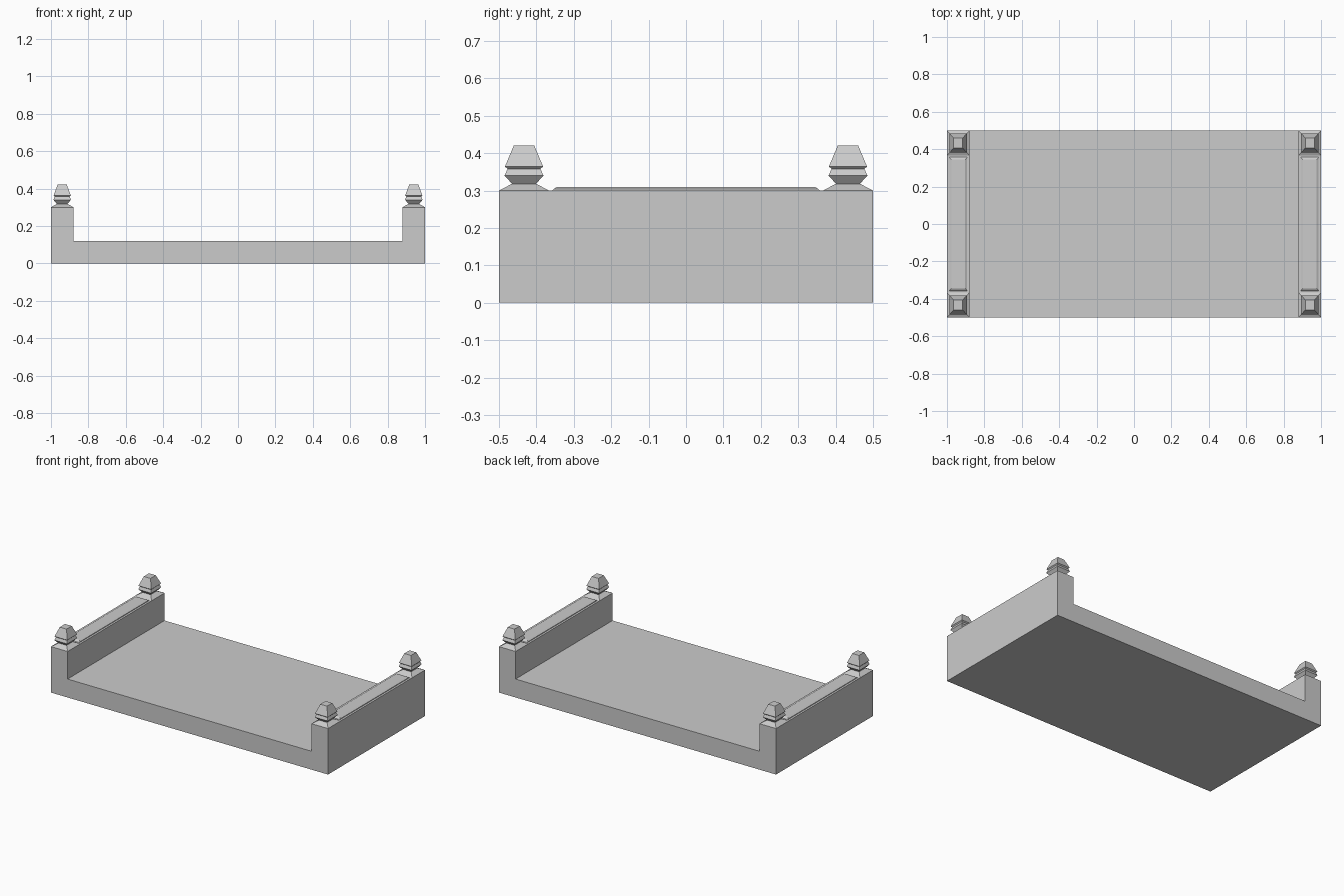
import bpy
import bmesh

cube = bpy.data.objects.get("Cube")
if cube:
    bpy.data.objects.remove(cube, do_unlink=True)

GREY = (0.6, 0.6, 0.6, 1)
stone = bpy.data.materials.new("grey stone")
stone.use_nodes = True
stone.diffuse_color = GREY
stone.node_tree.nodes["Principled BSDF"].inputs["Base Color"].default_value = GREY


def finish(bm, name):
    bmesh.ops.recalc_face_normals(bm, faces=bm.faces)
    mesh = bpy.data.meshes.new(name)
    bm.to_mesh(mesh)
    bm.free()
    mesh.materials.append(stone)
    obj = bpy.data.objects.new(name, mesh)
    bpy.context.collection.objects.link(obj)
    return obj


def square_stack(name, rings, x, y):
    """Loft rectangles given as (half width x, half width y, z)."""
    bm = bmesh.new()
    loops = [[bm.verts.new((x + sx * hx, y + sy * hy, z))
              for sx, sy in ((-1, -1), (1, -1), (1, 1), (-1, 1))]
             for hx, hy, z in rings]
    for low, high in zip(loops, loops[1:]):
        for i in range(4):
            j = (i + 1) % 4
            bm.faces.new((low[i], low[j], high[j], high[i]))
    bm.faces.new(loops[0][::-1])
    bm.faces.new(loops[-1])
    return finish(bm, name)


# Deck with a raised wall at each end, one U profile extruded front to back
half_profile = [(1, 0), (1, 0.30), (0.88, 0.30), (0.88, 0.12)]
outline = half_profile + [(-x, z) for x, z in reversed(half_profile)]
bm = bmesh.new()
face = bm.faces.new([bm.verts.new((x, -0.5, z)) for x, z in outline])
extruded = bmesh.ops.extrude_face_region(bm, geom=[face], use_keep_orig=True)
back = [v for v in extruded["geom"] if isinstance(v, bmesh.types.BMVert)]
bmesh.ops.translate(bm, verts=back, vec=(0, 1, 0))
finish(bm, "deck_and_end_walls")

# Square corner finial: half width along y, then height
finial = [(0.067, 0.30), (0.032, 0.318), (0.052, 0.34),
          (0.044, 0.358), (0.051, 0.364), (0.027, 0.421)]
finial_rings = [(h * 0.9, h, z) for h, z in finial]

# Low bevelled coping along each wall
coping_rings = [(0.047, 0.358, 0.30), (0.046, 0.354, 0.304), (0.036, 0.344, 0.31)]

for side, sx in (("left", 1), ("right", -1)):
    square_stack(side + "_wall_coping", coping_rings, sx * 0.94, 0)
    for end, sy in (("front", -1), ("back", 1)):
        square_stack(f"{end}_{side}_finial", finial_rings, sx * 0.94, sy * 0.433)
